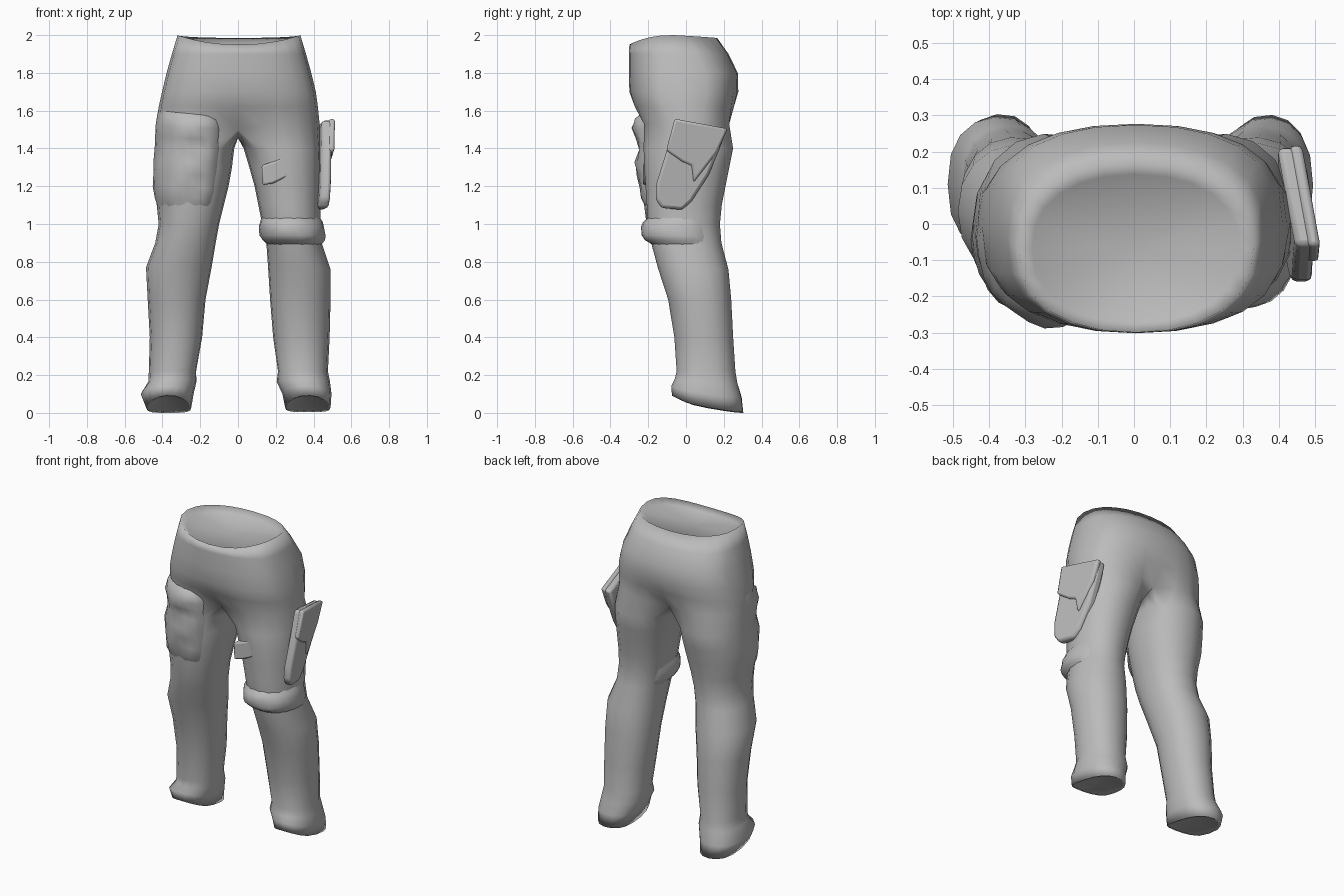
import bpy, bmesh, math
from mathutils import Vector

cube = bpy.data.objects.get("Cube")
if cube:
    bpy.data.objects.remove(cube, do_unlink=True)

cloth = bpy.data.materials.new("grey_cloth")
cloth.use_nodes = True
GREY = (0.5, 0.5, 0.5, 1)
cloth.diffuse_color = GREY
cloth.node_tree.nodes["Principled BSDF"].inputs["Base Color"].default_value = GREY

M, K = 12, 5          # segments on half the waist, extra points under the crotch


def finish(bm, name, angle=50, bevel=0, recalc=True):
    if recalc:
        bmesh.ops.recalc_face_normals(bm, faces=bm.faces[:])
    me = bpy.data.meshes.new(name)
    bm.to_mesh(me)
    bm.free()
    me.materials.append(cloth)
    ob = bpy.data.objects.new(name, me)
    bpy.context.scene.collection.objects.link(ob)
    if bevel:
        mod = ob.modifiers.new("soft_edges", 'BEVEL')
        mod.width, mod.segments = bevel, 2
    bpy.ops.object.select_all(action='DESELECT')
    ob.select_set(True)
    bpy.context.view_layer.objects.active = ob
    bpy.ops.object.shade_smooth_by_angle(angle=math.radians(angle))


def bridge(bm, a, b):
    n = len(a)
    for i in range(n):
        j = (i + 1) % n
        bm.faces.new((a[i], a[j], b[j], b[i]))


def sgn_pow(v, p):
    return math.copysign(abs(v) ** p, v)


def section(x0, x1, y0, y1, a, dx=0, dy=0, p=0.92):
    """Point at angle a on a rounded cross-section, pushed out by dx, dy."""
    return ((x0 + x1) / 2 + ((x1 - x0) / 2 + dx) * sgn_pow(math.cos(a), 0.92),
            (y0 + y1) / 2 + ((y1 - y0) / 2 + dy) * sgn_pow(math.sin(a), p))


def cap(bm, ring, scale, drop):
    """Close an opening with a shallow recessed bowl."""
    c = sum((v.co for v in ring), Vector()) / len(ring)
    inner = [bm.verts.new(c + (v.co - c) * scale + Vector((0, 0, drop))) for v in ring]
    bridge(bm, ring, inner)
    mid = bm.verts.new(c + Vector((0, 0, drop * 1.4)))
    for i in range(len(inner)):
        bm.faces.new((inner[i], inner[(i + 1) % len(inner)], mid))


# Waist and hips: z, left x, right x, front y, back y, squareness
HIPS = [(1.985, -0.32, 0.33, -0.30, 0.165, 0.85),
        (1.90, -0.35, 0.36, -0.302, 0.225, 0.72),
        (1.80, -0.378, 0.388, -0.302, 0.274, 0.64),
        (1.70, -0.402, 0.412, -0.300, 0.277, 0.64),
        (1.62, -0.42, 0.423, -0.285, 0.268, 0.70),
        (1.53, -0.432, 0.432, -0.255, 0.262, 0.85)]

# Legs: z, x low, x high, front y, back y, front-to-back tilt
RIGHT = [(1.40, -0.437, -0.02, -0.240, 0.25, 0),
         (1.30, -0.445, -0.032, -0.238, 0.23, 0),
         (1.20, -0.448, -0.05, -0.235, 0.21, 0),
         (1.10, -0.43, -0.075, -0.222, 0.19, 0),
         (1.00, -0.42, -0.10, -0.21, 0.18, 0),
         (0.90, -0.438, -0.118, -0.185, 0.185, 0),
         (0.77, -0.487, -0.14, -0.15, 0.22, 0),
         (0.60, -0.478, -0.172, -0.095, 0.24, 0),
         (0.40, -0.467, -0.19, -0.062, 0.25, 0),
         (0.22, -0.472, -0.222, -0.05, 0.262, 0),
         (0.165, -0.475, -0.22, -0.05, 0.272, 0.01),
         (0.10, -0.515, -0.235, -0.075, 0.295, 0.03),
         (0.025, -0.485, -0.248, -0.075, 0.304, 0.046)]

LEFT = [(1.40, 0.03, 0.44, -0.225, 0.25, 0),
        (1.30, 0.06, 0.442, -0.222, 0.23, 0),
        (1.20, 0.088, 0.44, -0.215, 0.21, 0),
        (1.10, 0.108, 0.438, -0.208, 0.19, 0),
        (1.00, 0.128, 0.437, -0.205, 0.18, 0),
        (0.90, 0.15, 0.443, -0.185, 0.188, 0),
        (0.76, 0.16, 0.49, -0.147, 0.225, 0),
        (0.60, 0.17, 0.49, -0.095, 0.24, 0),
        (0.40, 0.186, 0.485, -0.062, 0.25, 0),
        (0.22, 0.212, 0.476, -0.05, 0.262, 0),
        (0.165, 0.205, 0.487, -0.06, 0.272, 0.01),
        (0.10, 0.235, 0.495, -0.078, 0.292, 0.03),
        (0.028, 0.25, 0.49, -0.075, 0.302, 0.044)]

bm = bmesh.new()

# Hip rings start at the front centre and run round by the left
rings = []
for n, (z, x0, x1, y0, y1, square) in enumerate(HIPS):
    ring = []
    for i in range(2 * M):
        a = math.pi * i / M - math.pi / 2
        x, y = section(x0, x1, y0, y1, a, p=square)
        zz = z
        near = math.exp(-(x / 0.13) ** 2)
        if n == 0:      # waistline dips at the front
            zz = 2.0 - 0.05 * max(0, -math.sin(a)) ** 2 - 0.015 * max(0, math.sin(a))
        if n == 4:
            y *= 1 - 0.07 * near
        if n == 5:
            y *= 1 - 0.32 * near
            zz -= 0.03 * near
        ring.append(bm.verts.new((x, y, zz)))
    rings.append(ring)
for a, b in zip(rings, rings[1:]):
    bridge(bm, a, b)
cap(bm, rings[0], 0.88, -0.03)

# Crotch strip runs from back to front under the hips
low = rings[-1]
yb, yf = low[M].co.y, low[0].co.y
crotch = []
for k in range(1, K + 1):
    t = k / (K + 1)
    crotch.append(bm.verts.new((0, yb + (yf - yb) * t, 1.50 - 0.045 * math.sin(math.pi * t))))

OPEN = math.radians(128)
angles = [-OPEN + 2 * OPEN * i / M for i in range(M + 1)]
angles += [OPEN + (2 * math.pi - 2 * OPEN) * k / (K + 1) for k in range(1, K + 1)]
for table, s in ((LEFT, 1), (RIGHT, -1)):
    prev = [low[(s * i) % (2 * M)] for i in range(M + 1)] + crotch
    for z, x0, x1, y0, y1, tilt in table:
        ring = []
        for a in angles:
            side = a if s > 0 else math.pi - a
            x, y = section(x0, x1, y0, y1, side, p=0.8 if tilt else 0.92)
            h = math.sin(a)
            ring.append(bm.verts.new((x, y, z - tilt * h + 0.45 * tilt * h * h)))
        bridge(bm, prev, ring)
        prev = ring
    cap(bm, prev, 0.9, 0.006)
finish(bm, "trousers", 180)


def patch(name, table, a0, a1, cols, spread, fold, slope, soft):
    """Cloth layer wrapped round part of a leg; the lift tells how far it stands off."""
    bm = bmesh.new()
    grid = []
    for r, (z, x0, x1, y0, y1, lift) in enumerate(table):
        row = []
        for c in range(cols):
            t = c / (cols - 1)
            a = math.radians(a0 + (a1 - a0) * t)
            d = lift
            if lift > 0.008:
                d += fold * math.sin(c * 1.3 + r * 1.7)
            w = min(1, min(c, cols - 1 - c) / soft)
            d = d * w - 0.012 * (1 - w)
            x, y = section(x0, x1, y0, y1, a, d * spread, d)
            row.append(bm.verts.new((x, y, z - slope * t * (1 - r / (len(table) - 1)))))
        grid.append(row)
    for a, b in zip(grid, grid[1:]):
        for c in range(cols - 1):
            bm.faces.new((a[c], b[c], b[c + 1], a[c + 1]))
    finish(bm, name, 60, recalc=False)


# Thigh layer and knee band: z, x low, x high, front y, back y, lift
patch("thigh_patch", [(1.61, -0.422, -0.02, -0.255, 0.25, -0.015),
                      (1.585, -0.425, -0.02, -0.253, 0.25, 0.012),
                      (1.53, -0.43, -0.02, -0.248, 0.25, 0.034),
                      (1.47, -0.434, -0.02, -0.243, 0.25, 0.022),
                      (1.41, -0.437, -0.02, -0.240, 0.25, 0.012),
                      (1.34, -0.442, -0.03, -0.239, 0.24, 0.028),
                      (1.27, -0.446, -0.038, -0.237, 0.22, 0.018),
                      (1.20, -0.448, -0.05, -0.235, 0.21, 0.014),
                      (1.14, -0.438, -0.065, -0.228, 0.20, 0.01),
                      (1.09, -0.428, -0.078, -0.221, 0.19, -0.006)],
      -185, -50, 13, 0.25, 0.008, 0.04, 1)
patch("knee_band", [(1.035, 0.121, 0.437, -0.206, 0.183, -0.006),
                    (1.01, 0.126, 0.437, -0.205, 0.181, 0.02),
                    (0.985, 0.13, 0.438, -0.202, 0.181, 0.034),
                    (0.94, 0.138, 0.441, -0.194, 0.184, 0.044),
                    (0.915, 0.145, 0.443, -0.189, 0.186, 0.03),
                    (0.89, 0.151, 0.445, -0.182, 0.188, -0.006)],
      -218, 38, 19, 0.55, 0.004, 0, 3)


def prism(name, inner, outer, bevel):
    bm = bmesh.new()
    a = [bm.verts.new(p) for p in inner]
    b = [bm.verts.new(p) for p in outer]
    bridge(bm, a, b)
    bm.faces.new(a)
    bm.faces.new(b[::-1])
    finish(bm, name, 50, bevel)


def pocket_part(name, outline, d0, d1, bevel):
    """Slab on the left thigh, leaning outward toward the front."""
    def pts(d):
        return [(0.457 - 0.17 * y + 0.07 * (z - 1.35) + d, y, z) for y, z in outline]
    prism(name, pts(d0), pts(d1), bevel)


# Side pocket and its flap on the left thigh
pocket_part("side_pocket", [(-0.06, 1.55), (0.215, 1.50), (0.175, 1.39), (0.12, 1.26),
                            (0.03, 1.12), (-0.02, 1.075), (-0.13, 1.085), (-0.16, 1.13),
                            (-0.155, 1.22), (-0.105, 1.38)], -0.035, 0.02, 0.016)
pocket_part("pocket_flap", [(-0.06, 1.557), (0.22, 1.505), (0.165, 1.38), (0.04, 1.22),
                            (0.03, 1.31), (-0.02, 1.33), (-0.105, 1.39)], 0.0, 0.034, 0.012)

# Small tab on the inner front of the left thigh, sinking in toward the outside
TAB = [(0.125, 1.31), (0.20, 1.335), (0.27, 1.375), (0.26, 1.25), (0.185, 1.215), (0.13, 1.205)]
prism("thigh_tab", [(x, -0.10, z) for x, z in TAB],
      [(x, -0.23 + 0.1 * (x - 0.125), z) for x, z in TAB], 0.01)
